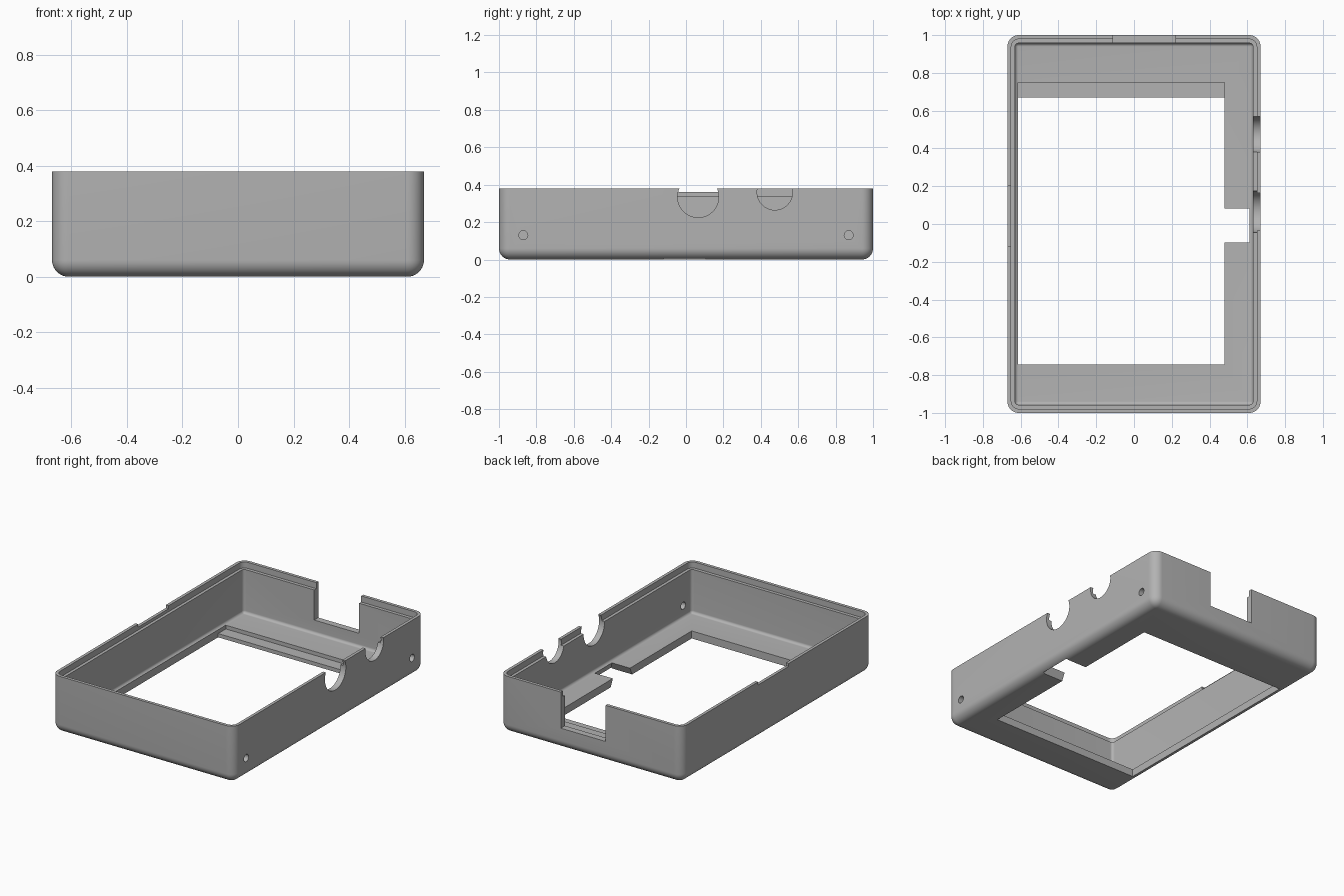
import bpy, bmesh, math
from mathutils import Matrix, Vector

cube = bpy.data.objects.get("Cube")
if cube:
    bpy.data.objects.remove(cube, do_unlink=True)

HALF_X, HALF_Y, TOP = 0.67, 1.0, 0.38
FLOOR, LEDGE = 0.05, 0.34

plastic = bpy.data.materials.new("grey plastic")
plastic.use_nodes = True
GREY = (0.45, 0.45, 0.45, 1)
plastic.diffuse_color = GREY
plastic.node_tree.nodes["Principled BSDF"].inputs["Base Color"].default_value = GREY


def finish(bm, name):
    bmesh.ops.recalc_face_normals(bm, faces=bm.faces)
    mesh = bpy.data.meshes.new(name)
    bm.to_mesh(mesh)
    bm.free()
    mesh.materials.append(plastic)
    obj = bpy.data.objects.new(name, mesh)
    bpy.context.collection.objects.link(obj)
    return obj


def box(name, xs, ys, zs, radius=0, round_bottom=True, flare=0):
    """Box from ranges, with optional rounded sides and bottom, or a wider base."""
    bm = bmesh.new()
    bmesh.ops.create_cube(bm, size=1)
    for v in bm.verts:
        low = v.co.z < 0
        v.co = Vector(r[0] if c < 0 else r[1] for c, r in zip(v.co, (xs, ys, zs)))
        if flare and low:
            v.co.x += flare if v.co.x > sum(xs) / 2 else 0
            v.co.y += math.copysign(flare, v.co.y - sum(ys) / 2)
    if radius:
        edges = []
        for e in bm.edges:
            a, b = (v.co.z for v in e.verts)
            bottom = max(a, b) < sum(zs) / 2
            if abs(a - b) > 0.001 or (bottom and round_bottom):
                edges.append(e)
        bmesh.ops.bevel(bm, geom=edges, offset=radius, segments=10,
                        profile=0.5, affect='EDGES')
    return finish(bm, name)


def side_hole(name, y, z, radius):
    """Round hole along x through the +x wall."""
    bm = bmesh.new()
    spin = Matrix.Translation((HALF_X - 0.03, y, z)) @ Matrix.Rotation(math.pi / 2, 4, 'Y')
    bmesh.ops.create_cone(bm, cap_ends=True, segments=64, radius1=radius,
                          radius2=radius, depth=0.14, matrix=spin)
    return finish(bm, name)


# Outer shell
case = box("case_shell", (-HALF_X, HALF_X), (-HALF_Y, HALF_Y), (0, TOP), 0.06)

cutters = [
    # Inner cavity and the stepped rim
    box("cavity", (-0.63, 0.63), (-0.957, 0.957), (FLOOR, 0.5), 0.018),
    box("rim_step", (-0.65, 0.65), (-0.979, 0.979), (LEDGE, 0.5), 0.04, False),
    # Screen window, shallow shelf behind it, flared slot beside it
    box("window", (-0.615, 0.48), (-0.745, 0.67), (-0.1, 0.2)),
    box("shelf", (-0.615, 0.48), (0.6, 0.75), (0.025, 0.2)),
    box("slot", (0.4, 0.61), (-0.095, 0.08), (0, FLOOR + 0.005), flare=0.025),
    # Connector notch at the back and shallow notch in the -x rim
    box("back_notch", (-0.11, 0.22), (0.9, 1.1), (0.14, 0.5)),
    box("rim_notch", (-0.75, -0.6), (-0.12, 0.2), (0.36, 0.5)),
    # Cable openings and screw holes in the +x wall
    side_hole("large_opening", 0.065, 0.335, 0.11),
    side_hole("small_opening", 0.475, 0.36, 0.095),
    side_hole("front_screw_hole", -0.87, 0.13, 0.024),
    side_hole("back_screw_hole", 0.87, 0.13, 0.024),
]

bpy.ops.object.select_all(action='DESELECT')
bpy.context.view_layer.objects.active = case
case.select_set(True)
for cutter in cutters:
    cutter.hide_render = True
    mod = case.modifiers.new(cutter.name, 'BOOLEAN')
    mod.operation = 'DIFFERENCE'
    mod.solver = 'EXACT'
    mod.object = cutter
    bpy.ops.object.modifier_apply(modifier=mod.name)
    bpy.data.objects.remove(cutter, do_unlink=True)

bpy.ops.object.shade_smooth_by_angle(angle=math.radians(30))
